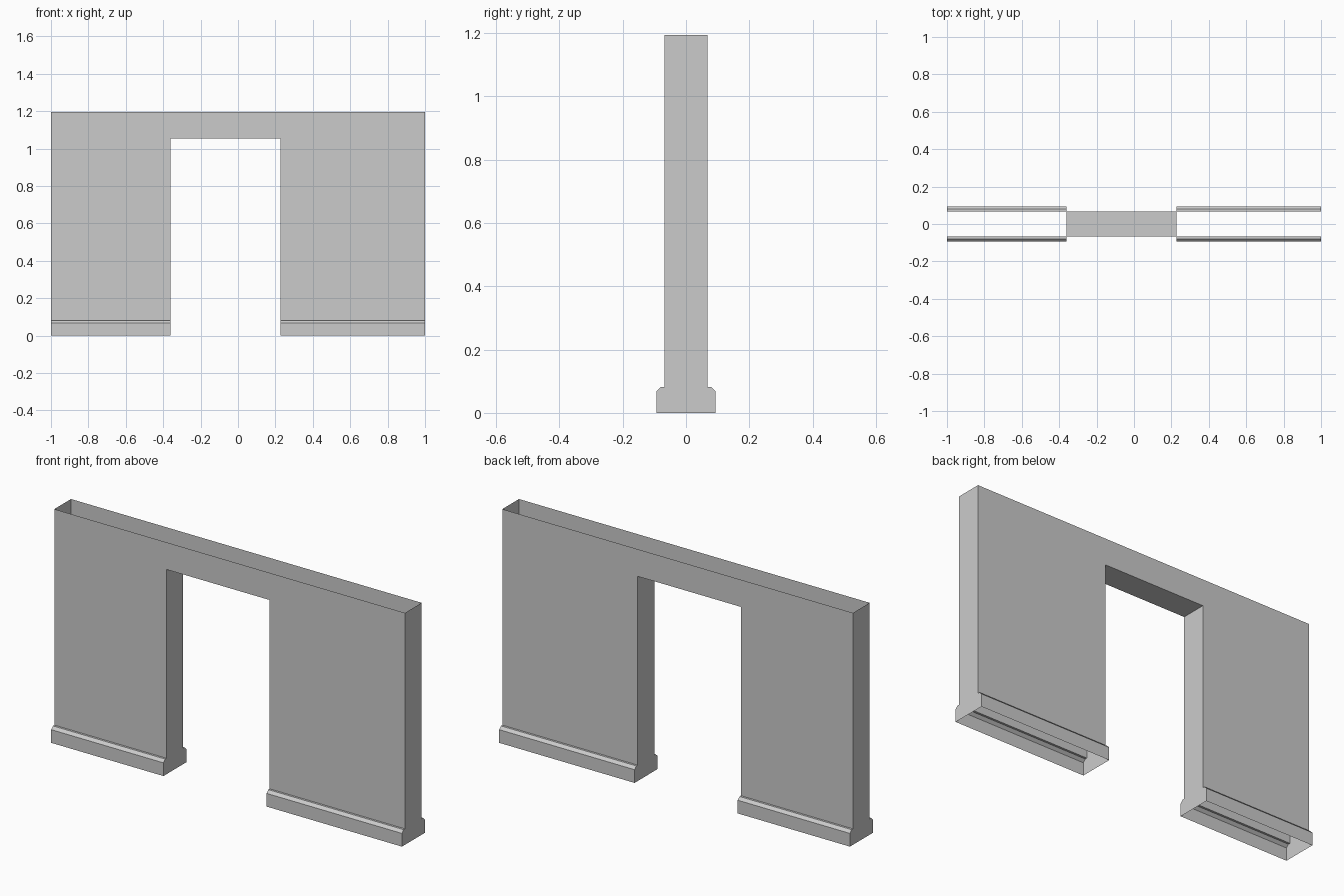
import bpy
import bmesh

if "Cube" in bpy.data.objects:
    bpy.data.objects.remove(bpy.data.objects["Cube"])

TOP, DOOR_TOP, LEDGE = 1.195, 1.055, 0.082
DOOR_L, DOOR_R = -0.36, 0.228
HALF = 0.068  # half thickness of the wall

bm = bmesh.new()


def face(points):
    bm.faces.new([bm.verts.new(p) for p in points])


# Wall with doorway: hollow shell, open along the top and the feet
outline = [(-1, LEDGE), (DOOR_L, LEDGE), (DOOR_L, DOOR_TOP), (DOOR_R, DOOR_TOP),
           (DOOR_R, LEDGE), (1, LEDGE), (1, TOP), (-1, TOP)]
face([(x, -HALF, z) for x, z in outline])
face([(x, HALF, z) for x, z in reversed(outline)])

# Jambs, door soffit and outer ends
for i in (1, 2, 3, 5, 7):
    (xa, za), (xb, zb) = outline[i], outline[(i + 1) % len(outline)]
    face([(xa, -HALF, za), (xa, HALF, za), (xb, HALF, zb), (xb, -HALF, zb)])

# Chamfered skirting around each foot: hollow, with end caps
front = [(-0.093, 0), (-0.093, 0.068), (-0.079, LEDGE), (-HALF, LEDGE)]
loop = front + [(-y, z) for y, z in reversed(front)]
for x0, x1 in ((-1, DOOR_L), (DOOR_R, 1)):
    for i in (0, 1, 2, 4, 5, 6):
        a, b = loop[i], loop[i + 1]
        face([(x0, *a), (x1, *a), (x1, *b), (x0, *b)])
    face([(x0, *p) for p in loop])
    face([(x1, *p) for p in reversed(loop)])

# Weld the pieces into one clean shell
bmesh.ops.remove_doubles(bm, verts=bm.verts, dist=1e-4)
mesh = bpy.data.meshes.new("doorway_wall")
bm.to_mesh(mesh)
bm.free()
wall = bpy.data.objects.new("doorway_wall", mesh)
bpy.context.collection.objects.link(wall)
